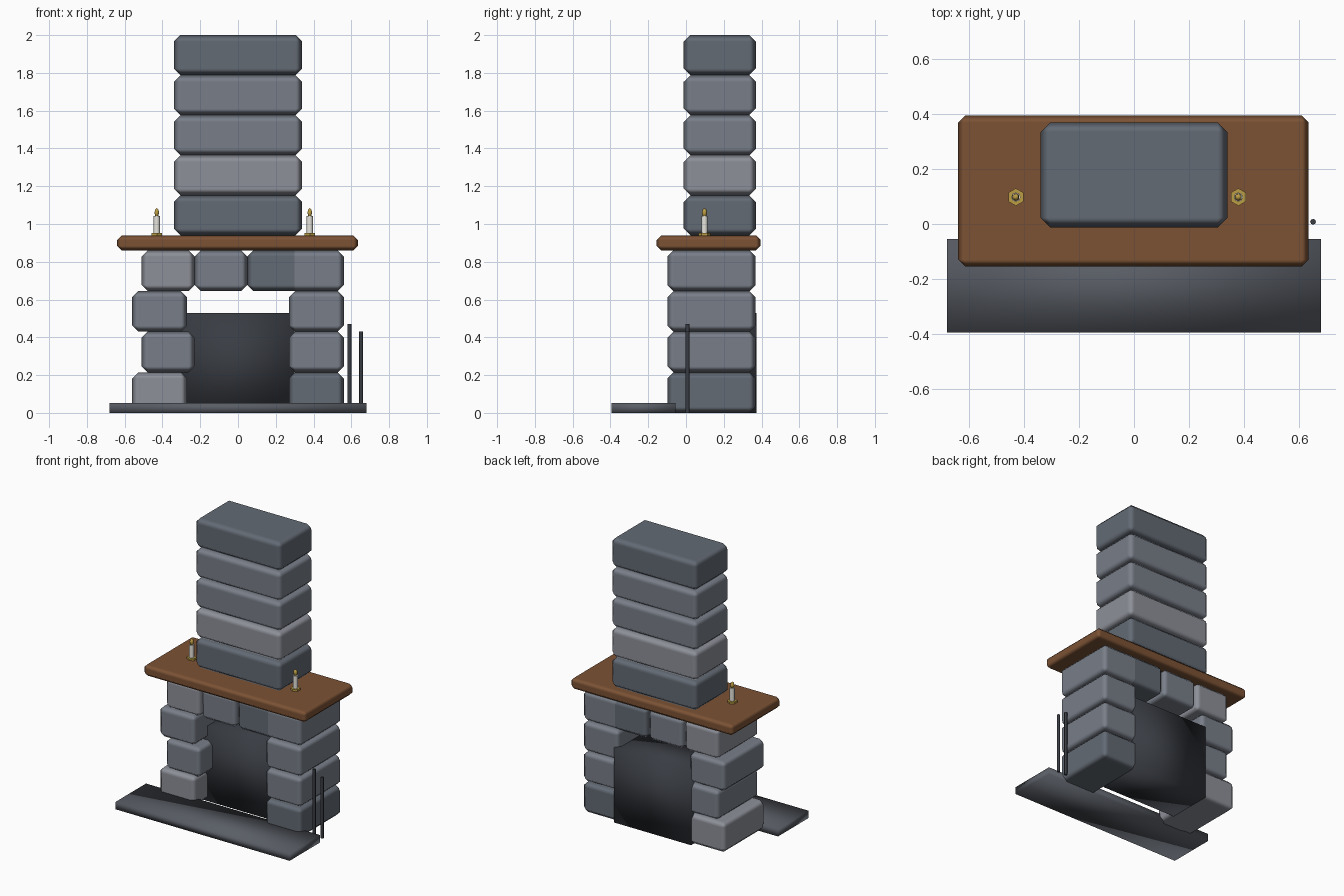
import bpy
from math import radians

if "Cube" in bpy.data.objects:
    bpy.data.objects.remove(bpy.data.objects["Cube"])


def material(name, r, g, b):
    m = bpy.data.materials.new(name)
    m.diffuse_color = (r, g, b, 1)
    m.use_nodes = True
    m.node_tree.nodes["Principled BSDF"].inputs["Base Color"].default_value = m.diffuse_color
    return m


LIGHT = material("light_stone", .27, .28, .32)
MID = material("mid_stone", .19, .21, .25)
DARK = material("dark_stone", .125, .145, .175)
SLATE = material("slate", .10, .11, .13)
SOOT = material("soot", .04, .045, .055)
WOOD = material("wood", .20, .085, .035)
BRASS = material("brass", .50, .34, .06)
WAX = material("wax", .80, .78, .72)


def box(name, x, y, z, mat, bevel=0.0):
    """Box from (min, max) pairs, with optional chamfered edges."""
    bpy.ops.mesh.primitive_cube_add(size=1, location=[sum(r) / 2 for r in (x, y, z)])
    ob = bpy.context.object
    ob.name = name
    ob.scale = [r[1] - r[0] for r in (x, y, z)]
    bpy.ops.object.transform_apply(location=False, rotation=False, scale=True)
    bpy.ops.object.shade_smooth()
    if bevel:
        mod = ob.modifiers.new("chamfer", 'BEVEL')
        mod.width = bevel
        mod.segments = 1
        mod.harden_normals = True
    ob.data.materials.append(mat)
    return ob


def rod(name, x, y, z0, z1, r, sides, mat):
    bpy.ops.mesh.primitive_cylinder_add(vertices=sides, radius=r, depth=z1 - z0,
                                        location=(x, y, (z0 + z1) / 2))
    ob = bpy.context.object
    ob.name = name
    bpy.ops.object.shade_smooth_by_angle(angle=radians(46))
    ob.data.materials.append(mat)
    return ob


BODY_Y = (-.098, .368)
COURSE = .215

# Pillars: three staggered stones on the left, three flush on the right
left = [((-.56, -.27), LIGHT), ((-.51, -.23), MID), ((-.56, -.27), MID)]
right = [((.27, .56), DARK), ((.27, .56), MID), ((.27, .56), MID)]
for side, stones in (("left", left), ("right", right)):
    for i, (x, mat) in enumerate(stones):
        box(f"{side}_pillar_stone_{i + 1}", x, BODY_Y,
            (i * COURSE, (i + 1) * COURSE), mat, .032)

# Lintel row across the opening
lintel = [((-.51, -.23), LIGHT), ((-.23, .05), MID), ((.05, .33), DARK), ((.27, .56), MID)]
for i, (x, mat) in enumerate(lintel):
    box(f"lintel_stone_{i + 1}", x, BODY_Y, (3 * COURSE, 4 * COURSE), mat, .032)

# Chimney courses
for i, mat in enumerate((DARK, LIGHT, MID, MID, DARK)):
    z = .94 + i * .212
    box(f"chimney_stone_{i + 1}", (-.34, .34), (-.012, .37), (z, z + .212), mat, .035)

# Mantel, hearth slab and firebox
box("mantel", (-.64, .635), (-.155, .395), (.86, .94), WOOD, .025)
box("hearth", (-.68, .68), (-.395, -.055), (0, .052), SLATE)
box("firebox", (-.30, .30), (.045, .373), (0, .53), SOOT)

# Candles on the mantel
for side, x in (("left", -.43), ("right", .38)):
    y = .098
    rod(f"{side}_candle_dish", x, y, .938, .953, .032, 6, BRASS)
    rod(f"{side}_candle", x, y, .95, 1.042, .017, 8, WAX)
    bpy.ops.mesh.primitive_uv_sphere_add(segments=6, ring_count=4, radius=1,
                                         location=(x, y, 1.06))
    flame = bpy.context.object
    flame.name = f"{side}_candle_flame"
    flame.scale = (.014, .014, .024)
    bpy.ops.object.transform_apply(location=False, rotation=False, scale=True)
    bpy.ops.object.shade_smooth()
    flame.data.materials.append(BRASS)

# Fire irons beside the right pillar
for i, (x, top) in enumerate(((.59, .47), (.652, .43))):
    rod(f"fire_iron_{i + 1}", x, .008, 0, top, .0105, 8, SOOT)
